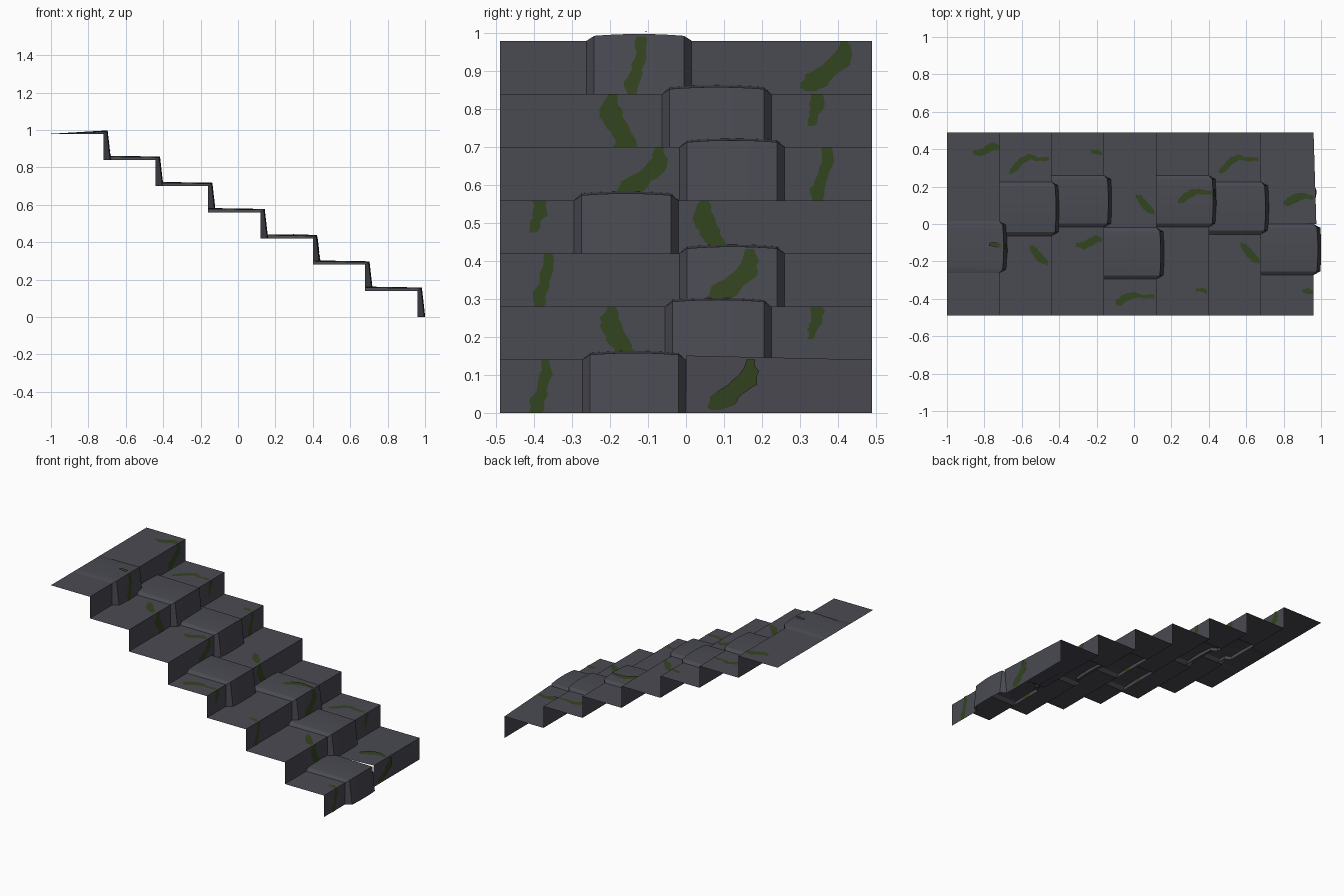
import bpy, math, random

if "Cube" in bpy.data.objects:
    bpy.data.objects.remove(bpy.data.objects["Cube"])
random.seed(4)
RUN, RISE, HALF = 0.28, 0.14, 0.49

def material(name, rgb):
    m = bpy.data.materials.new(name)
    m.diffuse_color = (*rgb, 1)
    m.use_nodes = True
    m.node_tree.nodes["Principled BSDF"].inputs["Base Color"].default_value = m.diffuse_color
    return m

STONE = material("dark slate", (0.068, 0.068, 0.085))
MOSS = material("moss green", (0.033, 0.058, 0.014))

def add(name, verts, faces, mat, smooth=False):
    me = bpy.data.meshes.new(name)
    me.from_pydata(verts, [], faces)
    me.materials.append(mat)
    ob = bpy.data.objects.new(name, me)
    bpy.context.collection.objects.link(ob)
    if smooth:
        bpy.ops.object.select_all(action='DESELECT')
        ob.select_set(True)
        bpy.context.view_layer.objects.active = ob
        bpy.ops.object.shade_smooth_by_angle(angle=math.radians(25))
    return ob

def nose(k):            # x of the riser of step k (1 = bottom)
    return 0.96 - RUN * (k - 1)

# y range of the raised stone of each step
STONES = {1: (-.273, 0.0), 2: (-.055, .225), 3: (-.017, .26), 4: (-.295, -.02),
          5: (-.017, .26), 6: (-.063, .225), 7: (-.262, .015)}

# plain step panels: riser and tread on both sides of the stone
for k, (s0, s1) in STONES.items():
    x, zb, zt = nose(k), RISE * (k - 1), RISE * k
    for side, a, b in (("left", -HALF, s0), ("right", s1, HALF)):
        v = [(x, a, zb), (x, b, zb), (x, b, zt), (x, a, zt),
             (x - RUN, b, zt), (x - RUN, a, zt)]
        if k == 1 and side == "right":      # bottom step lifts beside its stone
            v[3] = (x + 0.015, a, zt + 0.011)
        add(f"step_{k}_{side}", v, [(0, 1, 2, 3), (3, 2, 4, 5)], STONE)

# raised stones: bevelled, slightly domed shell over tread and riser
def dome(t):            # bulge across the stone, t = 0..1
    return 0.005 * (1 - (2 * t - 1) ** 2)

for k, (s0, s1) in STONES.items():
    x, zb, zt = nose(k), RISE * (k - 1), RISE * k
    c, n = 0.02, 8
    cross = [(s0, 0, 0)]
    for i in range(n + 1):
        t = i / n
        cross.append((s0 + c + (s1 - s0 - 2 * c) * t, 1, dome(t)))
    cross.append((s1, 0, 0))
    verts = []
    for y, out, d in cross:
        back = 0 if k == 7 else out * 0.018 + d
        verts += [(x + out * 0.036 + d, y, zb),
                  (x + out * 0.018 + d, y, zt + out * 0.013 + d),
                  (x - RUN, y, zt + back)]
    faces = []
    for i in range(len(cross) - 1):
        a, b = 3 * i, 3 * i + 3
        faces += [(a, b, b + 1, a + 1), (a + 1, b + 1, b + 2, a + 2)]
    add(f"raised_stone_{k}", verts, faces, STONE, True)

# moss: ragged thin strips; each shape is (distance along, y, width)
SHAPES = {
    "streak": [(.14, .01, .025), (.10, .012, .03), (.06, .0, .03), (.03, -.012, .04), (0, -.012, .03)],
    "sweep": [(.14, .07, .02), (.11, .07, .04), (.075, .05, .07), (.05, .01, .08), (.02, -.01, .07), (.008, -.02, .03)],
    "blob": [(.14, 0, .02), (.11, -.005, .05), (.08, .0, .06), (.05, .015, .055), (.02, .035, .05), (0, .035, .06)],
    "stub": [(.14, 0, .035), (.10, 0, .035), (.08, -.01, .025), (.055, -.015, .02)],
    "hook": [(0, 0, .02), (.03, .02, .05), (.06, .055, .045), (.11, .08, .03), (.15, .065, .02), (.21, .068, .02)],
    "drop": [(0, 0, .02), (.03, -.03, .06), (.06, -.06, .06), (.10, -.09, .025)],
    "wing": [(0, 0, .02), (.04, -.005, .04), (.08, .015, .05), (.11, .03, .045), (.14, .025, .02)],
    "nub": [(0, 0, .015), (.03, .002, .025), (.06, -.006, .02)],
}

def ribbon(name, shape, place, sy=1):
    pts, fine = SHAPES[shape], []
    for (s, y, w), (s2, y2, w2) in zip(pts, pts[1:]):
        for i in range(3):
            f = i / 3
            fine.append((s + (s2 - s) * f, y + (y2 - y) * f, w + (w2 - w) * f))
    fine.append(pts[-1])
    verts = []
    for s, y, w in fine:
        l, r = (w / 2 + random.uniform(-.004, .004) for _ in range(2))
        verts += [place(s, y * sy - l), place(s, y * sy + r)]
    faces = [(i, i + 1, i + 3, i + 2) for i in range(0, len(verts) - 2, 2)]
    add(name, verts, faces, MOSS)

def on_stone(k, y):
    s0, s1 = STONES[k]
    return s0 + .02 < y < s1 - .02, dome((y - s0 - .02) / (s1 - s0 - .04))

# moss on risers: step, shape, y
for k, shape, y0 in [(1, "streak", -.38), (1, "sweep", .10), (2, "blob", -.195), (2, "stub", .345),
                     (3, "streak", -.375), (3, "sweep", .10), (4, "stub", -.385), (4, "blob", .05),
                     (5, "sweep", -.14), (5, "streak", .36), (6, "blob", -.195), (6, "stub", .345),
                     (7, "streak", -.13), (7, "sweep", .345)]:
    def place(s, y):
        hit, d = on_stone(k, y0 + y)
        up = s * 1.08 if hit else s
        out = .036 - .018 * s / RISE + d if hit else (.013 * s / RISE if k == 1 and y0 > 0 else 0)
        return (nose(k) + out + .002, y0 + y, RISE * (k - 1) + up)
    ribbon(f"riser_moss_{k}", shape, place)

# moss on treads: step, shape, start x, y, sideways scale
for k, shape, x0, y0, sy in [(1, "hook", .80, .11, .5), (1, "nub", .90, -.36, 1),
                             (2, "hook", .455, .28, 1), (2, "drop", .57, -.11, 1),
                             (3, "hook", .235, .12, .7), (3, "nub", .33, -.355, 1),
                             (4, "hook", -.10, -.42, .5), (4, "drop", .01, .15, 1),
                             (5, "wing", -.31, -.11, 1), (5, "nub", -.23, .385, 1),
                             (6, "hook", -.665, .28, 1), (6, "drop", -.56, -.12, 1),
                             (7, "wing", -.86, .385, 1), (7, "nub", -.775, -.11, 1)]:
    def place(s, y):
        hit, d = on_stone(k, y0 + y)
        x = min(x0 + s, nose(k) + (.018 if hit else 0))
        up = .016 + d if hit else (.008 if k == 1 and y0 > 0 else 0)
        return (x, y0 + y, RISE * k + up + .003)
    ribbon(f"tread_moss_{k}", shape, place, sy)
